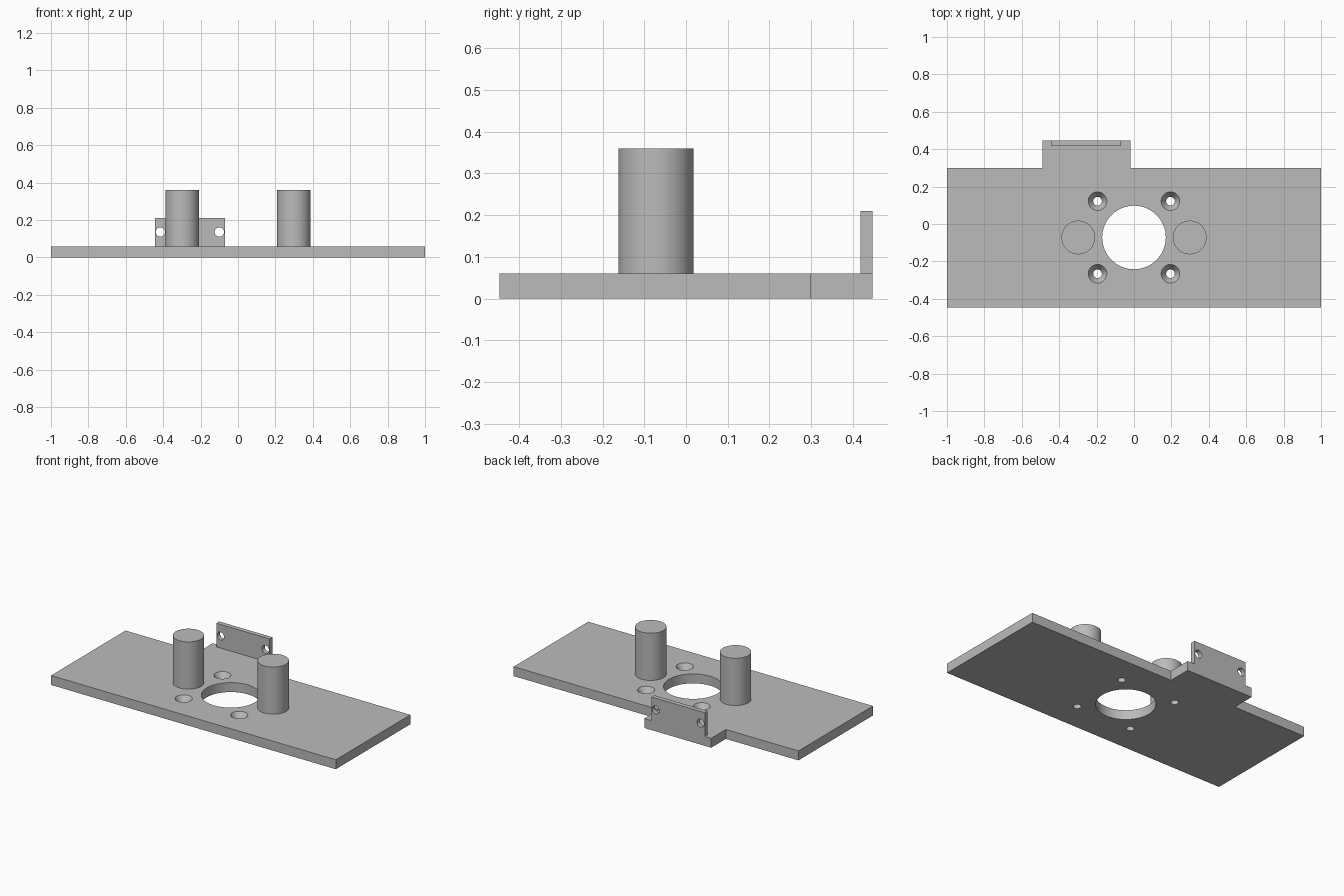
import bpy, bmesh, math
from mathutils import Matrix

cube = bpy.data.objects.get("Cube")
if cube:
    bpy.data.objects.remove(cube, do_unlink=True)

THICK = 0.06
CENTRE_Y = -0.072

grey = bpy.data.materials.new("plain grey")
grey.use_nodes = True
COLOUR = (0.5, 0.5, 0.5, 1)
grey.diffuse_color = COLOUR
grey.node_tree.nodes["Principled BSDF"].inputs["Base Color"].default_value = COLOUR


def add_object(name, bm):
    bmesh.ops.recalc_face_normals(bm, faces=bm.faces)
    mesh = bpy.data.meshes.new(name)
    bm.to_mesh(mesh)
    bm.free()
    mesh.materials.append(grey)
    obj = bpy.data.objects.new(name, mesh)
    bpy.context.collection.objects.link(obj)
    return obj


def prism(name, outline, z0, z1):
    """Extrude a flat outline upwards."""
    bm = bmesh.new()
    face = bm.faces.new([bm.verts.new((x, y, z0)) for x, y in outline])
    top = bmesh.ops.extrude_face_region(bm, geom=[face])["geom"]
    verts = [v for v in top if isinstance(v, bmesh.types.BMVert)]
    bmesh.ops.translate(bm, verts=verts, vec=(0, 0, z1 - z0))
    return add_object(name, bm)


def round_part(name, centre, r_bottom, r_top, height, turn=Matrix()):
    bm = bmesh.new()
    bmesh.ops.create_cone(bm, cap_ends=True, segments=64, radius1=r_bottom,
                          radius2=r_top, depth=height,
                          matrix=Matrix.Translation(centre) @ turn)
    return add_object(name, bm)


def smooth(obj):
    bpy.ops.object.select_all(action="DESELECT")
    obj.select_set(True)
    bpy.context.view_layer.objects.active = obj
    bpy.ops.object.shade_smooth_by_angle(angle=math.radians(30))


def cut(obj, cutters):
    """Subtract each cutter, then discard it."""
    bpy.context.view_layer.objects.active = obj
    for cutter in cutters:
        cutter.hide_render = True
        mod = obj.modifiers.new("cut", "BOOLEAN")
        mod.operation = "DIFFERENCE"
        mod.solver = "EXACT"
        mod.object = cutter
        bpy.ops.object.modifier_apply(modifier=mod.name)
        bpy.data.objects.remove(cutter, do_unlink=True)
    smooth(obj)


# Base plate with rear tab
plate = prism("base_plate", [(-1, -0.447), (1, -0.447), (1, 0.3), (-0.02, 0.3),
                             (-0.02, 0.447), (-0.49, 0.447), (-0.49, 0.3), (-1, 0.3)],
              0, THICK)

# Central opening and four countersunk screw holes
cutters = [round_part("centre_cutter", (0, CENTRE_Y, 0), 0.17, 0.17, 0.3)]
for sx in (-1, 1):
    for sy in (-1, 1):
        x, y = sx * 0.195, CENTRE_Y + sy * 0.194
        cutters.append(round_part("screw_cutter", (x, y, 0), 0.023, 0.023, 0.3))
        cutters.append(round_part("sink_cutter", (x, y, THICK - 0.01), 0.023, 0.063, 0.06))
cut(plate, cutters)

# Two upright posts
for side, sx in (("right", -1), ("left", 1)):
    smooth(round_part(side + "_post", (sx * 0.298, CENTRE_Y, THICK + 0.15), 0.09, 0.09, 0.3))

# Rear bracket with two cross holes
bracket = prism("rear_bracket", [(-0.445, 0.418), (-0.07, 0.418), (-0.07, 0.447), (-0.445, 0.447)],
                THICK, 0.21)
sideways = Matrix.Rotation(math.pi / 2, 4, "X")
cut(bracket, [round_part("bolt_cutter", (x, 0.43, 0.136), 0.025, 0.025, 0.2, sideways)
              for x in (-0.415, -0.1)])
